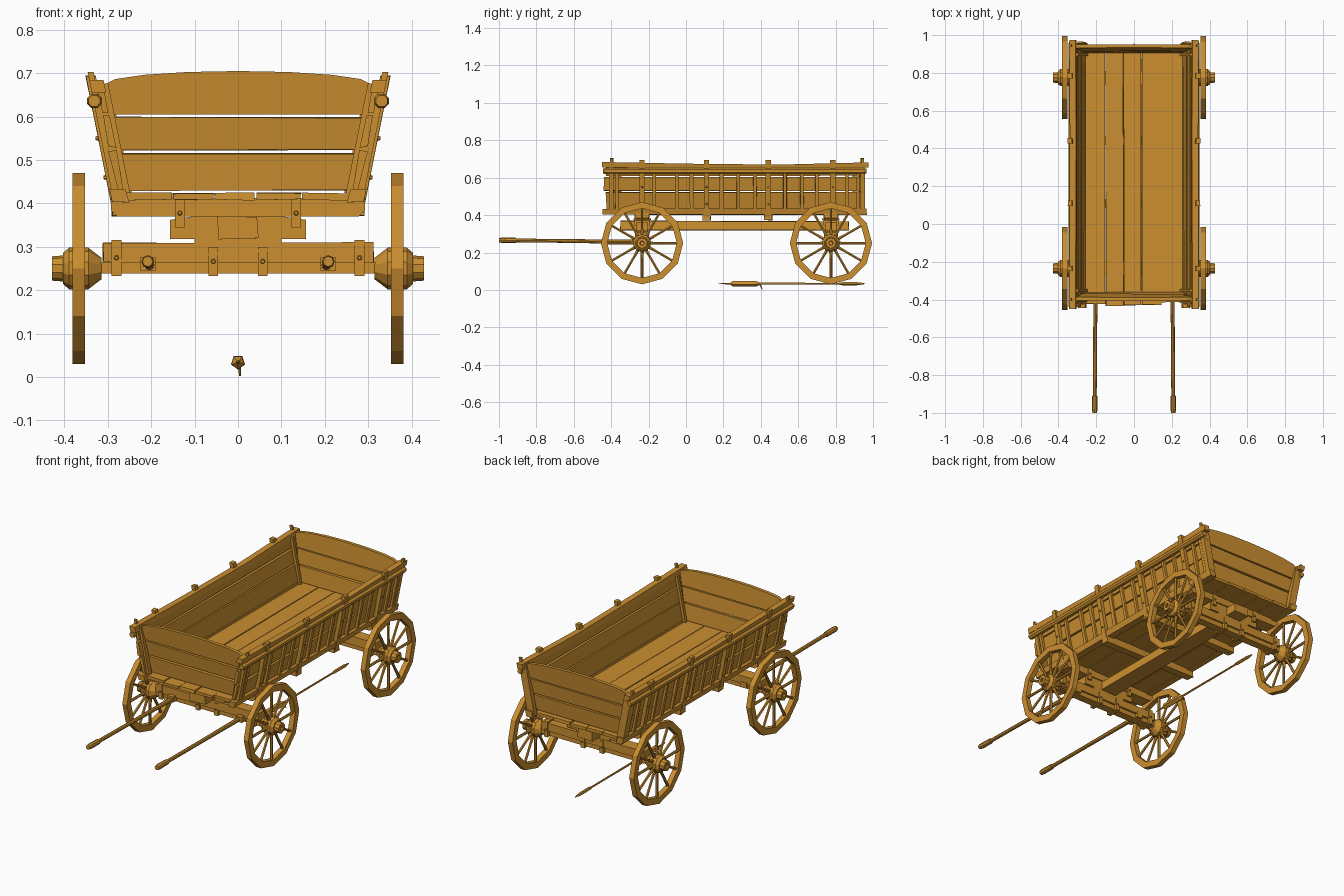
import bpy, bmesh, math, random
from mathutils import Vector, Matrix

random.seed(4)
if "Cube" in bpy.data.objects:
    bpy.data.objects.remove(bpy.data.objects["Cube"])

wood = bpy.data.materials.new("warm wood")
wood.use_nodes = True
COLOR = (0.60, 0.275, 0.03, 1)
wood.diffuse_color = COLOR
wood.node_tree.nodes["Principled BSDF"].inputs["Base Color"].default_value = COLOR


def finish(name, bm, mirror=False):
    """Turn a bmesh into a flat shaded wooden object."""
    bmesh.ops.recalc_face_normals(bm, faces=bm.faces)
    mesh = bpy.data.meshes.new(name)
    bm.to_mesh(mesh)
    bm.free()
    mesh.materials.append(wood)
    ob = bpy.data.objects.new(name, mesh)
    bpy.context.collection.objects.link(ob)
    if mirror:
        ob.modifiers.new("mirror", 'MIRROR').use_mirror_merge = False
    return ob


def skin(bm, rings, closed=False):
    """Join equal rings of points with quads, capping the ends unless closed."""
    loops = [[bm.verts.new(p) for p in ring] for ring in rings]
    n = len(loops[0])
    pairs = list(zip(loops, loops[1:])) + ([(loops[-1], loops[0])] if closed else [])
    for a, b in pairs:
        for i in range(n):
            j = (i + 1) % n
            bm.faces.new((a[i], a[j], b[j], b[i]))
    if not closed:
        bm.faces.new(loops[0])
        bm.faces.new(loops[-1])


def prism(bm, outline, y0, y1, warp=None, rough=0.0):
    """Extrude an x-z outline along y, then bend and roughen it."""
    def point(x, y, z):
        p = Vector((x, y, z)) + Vector([random.uniform(-rough, rough) for _ in range(3)])
        return warp(p) if warp else p
    skin(bm, [[point(x, y, z) for x, z in outline] for y in (y0, y1)])


def block(bm, x0, x1, y0, y1, z0, z1, warp=None, rough=0.0):
    prism(bm, [(x0, z0), (x1, z0), (x1, z1), (x0, z1)], y0, y1, warp, rough)


def lathe(bm, profile, start, direction, sides, closed=False, twist=0.0):
    """Revolve (distance, radius) pairs around a line."""
    rot = Vector((0, 0, 1)).rotation_difference(Vector(direction)).to_matrix()
    rings = []
    for d, r in profile:
        angles = [twist + math.tau * i / sides for i in range(sides)]
        rings.append([Vector(start) + rot @ Vector((r * math.cos(a), r * math.sin(a), d))
                      for a in angles])
    skin(bm, rings, closed)


# Wagon side leans outward: x is measured out from the inner face
def side_lean(p):
    return Vector((p.x + 0.258 + 0.2 * (p.z - 0.41), p.y, p.z))


# Wheels: rim, spokes and stepped hub
AXLES = {"front": -0.235, "rear": 0.775}
HUB_Z = 0.25
for label, y in AXLES.items():
    centre = Vector((0.367, y, HUB_Z))
    bm = bmesh.new()
    lathe(bm, [(-0.014, 0.186), (-0.014, 0.22), (0.014, 0.22), (0.014, 0.186)],
          centre, (1, 0, 0), 12, closed=True)
    finish(label + "_wheel_rims", bm, True)
    bm = bmesh.new()
    for i in range(12):
        a = math.tau * i / 12
        lathe(bm, [(0.035, 0.010), (0.09, 0.007), (0.19, 0.0075)], centre,
              (0, math.cos(a), math.sin(a)), 6)
    finish(label + "_wheel_spokes", bm, True)
    bm = bmesh.new()
    lathe(bm, [(-0.052, 0.025), (-0.022, 0.048), (0.022, 0.048), (0.036, 0.036),
               (0.036, 0.03), (0.062, 0.028), (0.062, 0.012), (0.045, 0.010)],
          centre, (1, 0, 0), 10)
    finish(label + "_wheel_hubs", bm, True)

# Axles, bolsters and iron straps
for label, y in AXLES.items():
    bm = bmesh.new()
    block(bm, -0.325, 0.325, y - 0.022, y + 0.022, 0.238, 0.264)
    finish(label + "_axle", bm)
    bm = bmesh.new()
    block(bm, -0.312, 0.312, y - 0.032, y + 0.032, 0.264, 0.309, rough=0.002)
    finish(label + "_axle_beam", bm)
    bm = bmesh.new()
    half = [(0.1, 0.3), (0.1, 0.318), (0.157, 0.318), (0.157, 0.362), (0.09, 0.372)]
    prism(bm, half + [(-x, z) for x, z in reversed(half)], y - 0.03, y + 0.03)
    finish(label + "_turning_block", bm)
    bm = bmesh.new()
    half = [(0.278, 0.37), (0.293, 0.385), (0.293, 0.412)]
    prism(bm, half + [(-x, z) for x, z in reversed(half)], y - 0.036, y + 0.036)
    finish(label + "_bolster", bm)
    bm = bmesh.new()
    for x, z0, z1, w in ((0.28, 0.233, 0.316, 0.037), (0.057, 0.233, 0.3, 0.037),
                         (0.134, 0.345, 0.41, 0.041)):
        block(bm, x - 0.011, x + 0.011, y - w, y + w, z0, z1)
        for s in (-1, 1):
            lathe(bm, [(0, 0.006), (0.006, 0.004)], (x, y + s * w, (z0 + z1) / 2),
                  (0, s, 0), 6)
    finish(label + "_straps", bm, True)

# Pulling shafts with thick grips at the tips and sockets at the axle
bm = bmesh.new()
lathe(bm, [(0, 0.012), (0.02, 0.015), (0.09, 0.014), (0.092, 0.010), (0.35, 0.010),
           (0.8, 0.012)], (0.208, -1, 0.266), (-0.006, 1, -0.012), 8)
block(bm, 0.19, 0.226, -0.29, -0.2, 0.245, 0.275)
finish("shafts", bm, True)

# Long beam under the wagon and the floor cross beams
bm = bmesh.new()
block(bm, -0.045, 0.045, -0.35, 0.87, 0.318, 0.368, rough=0.003)
finish("perch_beam", bm)
for i, y in enumerate((0.11, 0.44)):
    bm = bmesh.new()
    block(bm, -0.29, 0.29, y - 0.022, y + 0.022, 0.372, 0.41, rough=0.002)
    finish("cross_beam_%d" % (i + 1), bm)

# Floor planks with ragged ends
bm = bmesh.new()
edges = [-0.265, -0.152, -0.055, 0.04, 0.145, 0.265]
for a, b in zip(edges, edges[1:]):
    block(bm, a + 0.002, b - 0.002, -0.425 + random.uniform(-0.015, 0.015),
          0.945 + random.uniform(-0.01, 0.01), 0.408, 0.424, rough=0.002)
finish("floor_planks", bm)

# Leaning side planks
bm = bmesh.new()
for z0, z1 in ((0.43, 0.523), (0.53, 0.603), (0.609, 0.665)):
    block(bm, 0, 0.016, -0.435 + random.uniform(-0.01, 0.01),
          0.955 + random.uniform(-0.01, 0.01), z0, z1, side_lean, 0.003)
finish("side_planks", bm, True)

# Side rails: sill, round outer rail and sagging top rail
bm = bmesh.new()
block(bm, -0.004, 0.034, -0.445, 0.965, 0.402, 0.434, side_lean, 0.002)
finish("sill_rails", bm, True)
bm = bmesh.new()
lathe(bm, [(0, 0.014), (0.015, 0.018), (1.395, 0.018), (1.41, 0.014)],
      (0.331, -0.445, 0.636), (0, 1, 0), 8, twist=math.pi / 8)
finish("outer_rails", bm, True)
bm = bmesh.new()
skin(bm, [[side_lean(Vector((x, y, z + sag))) for x, z in
           ((-0.003, 0.652), (0.03, 0.652), (0.03, 0.68), (-0.003, 0.68))]
          for y, sag in ((-0.45, 0.004), (0.0, -0.005), (0.5, -0.01), (0.975, 0.002))])
finish("top_rails", bm, True)

# Tall posts, thin studs and corner pegs on the sides
bm = bmesh.new()
for y in (-0.235, 0.11, 0.44, 0.785):
    block(bm, 0.014, 0.036, y - 0.014, y + 0.014, 0.385, 0.694, side_lean, 0.001)
    for z in (0.46, 0.55):
        lathe(bm, [(0, 0.006), (0.006, 0.004)], side_lean(Vector((0.036, y, z))), (1, 0, 0), 6)
finish("side_posts", bm, True)
bm = bmesh.new()
for y in (-0.37, -0.17, -0.05, 0.03, 0.19, 0.28, 0.37, 0.53, 0.62, 0.7, 0.86, 0.92):
    block(bm, 0.014, 0.028, y - 0.009, y + 0.009, 0.425, 0.625, side_lean, 0.002)
finish("side_studs", bm, True)
bm = bmesh.new()
for y in (-0.4, 0.945):
    block(bm, -0.012, 0.03, y - 0.012, y + 0.012, 0.41, 0.676, side_lean)
    block(bm, 0.016, 0.03, y - 0.006, y + 0.006, 0.67, 0.703, side_lean)
finish("corner_posts", bm, True)

# Sloping end boards: two straight planks and an arched top plank
for label, base, s in (("front", -0.36, -1), ("rear", 0.905, 1)):
    def end_lean(p):
        return Vector((p.x, base + s * (p.y + 0.1 * (p.z - 0.42)), p.z))

    def half_width(z):
        return 0.252 + 0.2 * (z - 0.41)
    bm = bmesh.new()
    for z0, z1 in ((0.43, 0.515), (0.523, 0.598)):
        a, b = half_width(z0), half_width(z1)
        prism(bm, [(-a, z0), (a, z0), (b, z1), (-b, z1)], 0, 0.018, end_lean, 0.002)
    a = half_width(0.605)
    arch = [(0.306 * math.cos(math.pi * i / 8), 0.675 + 0.03 * math.sin(math.pi * i / 8))
            for i in range(9)]
    prism(bm, [(-a, 0.605), (a, 0.605)] + arch, 0, 0.018, end_lean)
    finish(label + "_end_boards", bm)
    # Cleats inside the corners that hold the boards
    bm = bmesh.new()
    block(bm, -0.016, 0.0, base - s * 0.016, base, 0.424, 0.665, side_lean)
    finish(label + "_corner_cleats", bm, True)

# Loose pole lying on the ground under the wagon
bm = bmesh.new()
lathe(bm, [(0, 0.001), (0.05, 0.005), (0.062, 0.005), (0.075, 0.016), (0.2, 0.017),
           (0.22, 0.006), (0.64, 0.005), (0.66, 0.009), (0.74, 0.009), (0.78, 0.003)],
      (0, 0.175, 0.034), (0, 1, 0), 5, twist=math.pi / 2)
lathe(bm, [(0, 0.005), (0.034, 0.002)], (0.003, 0.395, 0.034), (0.05, 0.4, -1), 5)
finish("ground_pole", bm)
